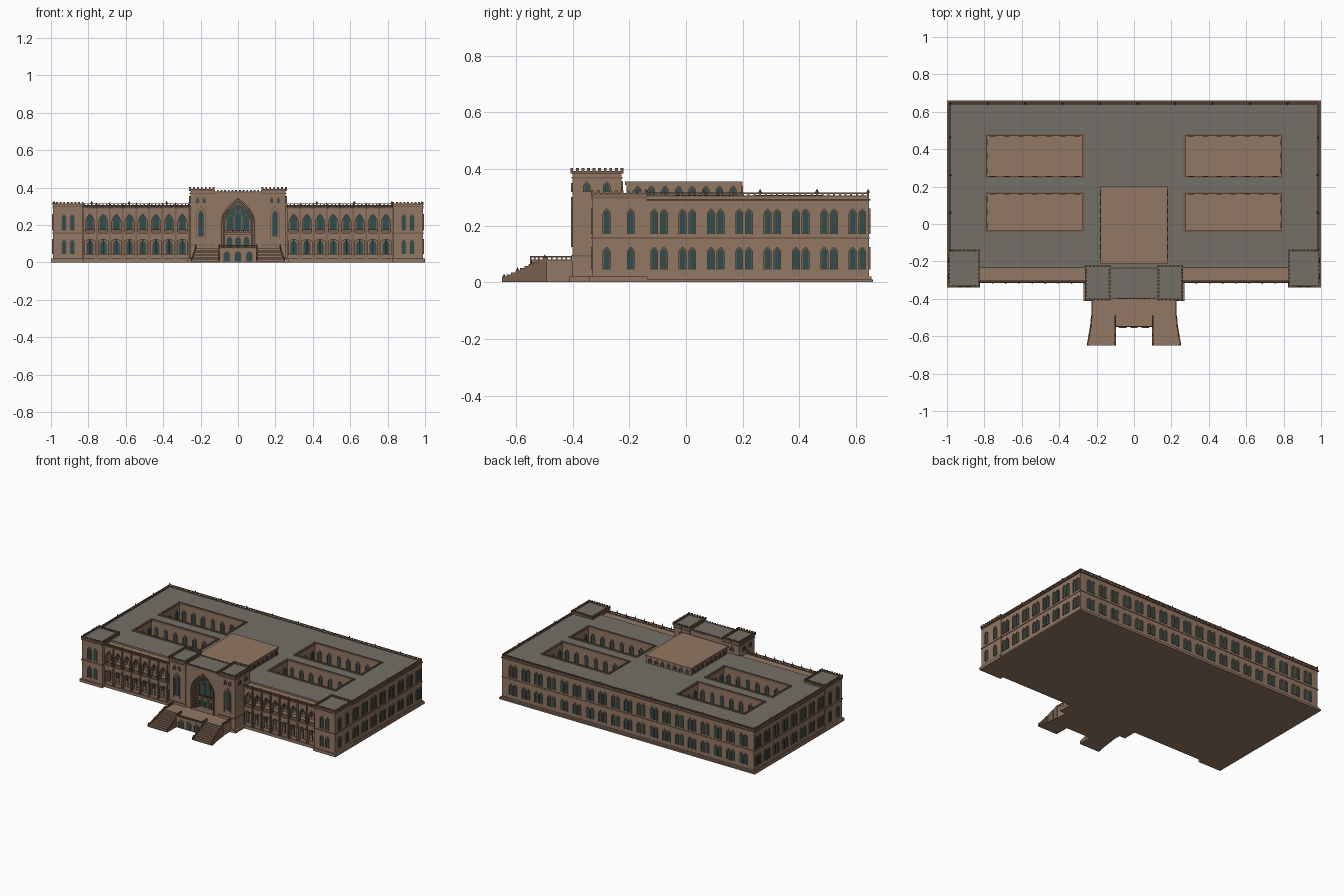
import bpy, bmesh
from math import radians
from mathutils import Matrix, Vector

if "Cube" in bpy.data.objects:
    bpy.data.objects.remove(bpy.data.objects["Cube"])


def material(name, rgb):
    m = bpy.data.materials.new(name)
    m.use_nodes = True
    m.diffuse_color = (*rgb, 1)
    m.node_tree.nodes["Principled BSDF"].inputs["Base Color"].default_value = (*rgb, 1)
    return m


STONE = material("warm_stone", (0.29, 0.185, 0.125))
TRIM = material("dark_stone_trim", (0.19, 0.115, 0.075))
ROOF = material("grey_roofing", (0.17, 0.16, 0.133))
GLASS = material("teal_glass", (0.03, 0.075, 0.075))
parts = {}
SIDES = (-1, 1)


def part(name, *mats):
    """Return the mesh under construction for a named part."""
    if name not in parts:
        parts[name] = (bmesh.new(), mats or (STONE,))
    return parts[name][0]


def box(bm, x0, x1, y0, y1, z0, z1):
    c = Vector((x0 + x1, y0 + y1, z0 + z1)) / 2
    size = (abs(x1 - x0), abs(y1 - y0), abs(z1 - z0), 1)
    bmesh.ops.create_cube(bm, size=1, matrix=Matrix.Translation(c) @ Matrix.Diagonal(size))


def spike(bm, x, y, z, r, h):
    bmesh.ops.create_cone(bm, cap_ends=True, segments=4, radius1=r, radius2=0, depth=h,
                          matrix=Matrix.Translation((x, y, z + h / 2)))


def place(x, y, turn=0):
    # turn 0 faces front, 90 the left side (+x), 180 the back
    return Matrix.Translation((x, y, 0)) @ Matrix.Rotation(radians(turn), 4, 'Z')


def prism(bm, pts, depth, at):
    """Extrude an upright outline outward from a wall."""
    back = [bm.verts.new(at @ Vector((x, 0, z))) for x, z in pts]
    front = [bm.verts.new(at @ Vector((x, -depth, z))) for x, z in pts]
    bm.faces.new(back[::-1])
    bm.faces.new(front)
    for i in range(len(pts)):
        j = (i + 1) % len(pts)
        bm.faces.new((back[i], back[j], front[j], front[i]))


def arch(w, z0, spring, top, n=5):
    right = [(w * (1 - (i / n) ** 1.9), spring + (top - spring) * i / n) for i in range(n)]
    return [(w, z0)] + right + [(0, top)] + [(-x, z) for x, z in right[::-1]] + [(-w, z0)]


def ring(bm, w, z0, spring, top, t, depth, at):
    outer, inner = arch(w + t, z0, spring, top + t * 1.3), arch(w, z0, spring, top)
    prism(bm, outer + inner[::-1], depth, at)


def arch_wall(bm, half, base, head, w, spring, top, depth, at):
    outline = arch(w, base, spring, top)
    prism(bm, [(half, base), (half, head), (-half, head), (-half, base)] + outline[::-1],
          depth, at)


def window(x, y, turn, w, z0, top, group="outer"):
    at = place(x, y, turn)
    spring = top - w * 1.5
    prism(part(group + "_window_glass", GLASS), arch(w, z0, spring, top), 0.002, at)
    ring(part(group + "_window_frames", TRIM), w, z0, spring, top, 0.004, 0.006, at)


def two_storeys(x, y, turn, pair=0.017, w=0.010, group="outer"):
    for off in ((-pair, pair) if pair else (0,)):
        p = place(x, y, turn) @ Vector((off, 0, 0))
        window(p.x, p.y, turn, w, 0.045, 0.12, group)
        window(p.x, p.y, turn, w, 0.17, 0.255, group)


def balustrade(name, p, q, z, h, step=0.02, t=0.007, pinnacle=0):
    """Rails, posts and optional pinnacles along an axis-aligned edge."""
    bm = part(name, TRIM)
    a, b = Vector(p), Vector(q)
    r = t / 2
    lo, hi = (min(a.x, b.x) - r, min(a.y, b.y) - r), (max(a.x, b.x) + r, max(a.y, b.y) + r)
    for z0, z1 in ((z, z + h * .35), (z + h * .75, z + h)):
        box(bm, lo[0], hi[0], lo[1], hi[1], z0, z1)
    n = max(1, round((b - a).length / step))
    for i in range(n + 1):
        c = a.lerp(b, i / n)
        box(bm, c.x - r, c.x + r, c.y - r, c.y + r, z, z + h)
        if pinnacle and i % pinnacle == 0:
            spike(bm, c.x, c.y, z + h, t, 0.014)


def battlement(name, x0, x1, y0, y1, z, h):
    corners = [(x0, y0), (x1, y0), (x1, y1), (x0, y1)]
    bm = part(name, TRIM)
    for i in range(4):
        a, b = Vector(corners[i]), Vector(corners[(i + 1) % 4])
        r = 0.004
        box(bm, min(a.x, b.x) - r, max(a.x, b.x) + r, min(a.y, b.y) - r, max(a.y, b.y) + r,
            z, z + h * .5)
        n = round((b - a).length / 0.02)
        for k in range(n + 1):
            c = a.lerp(b, k / n)
            box(bm, c.x - .005, c.x + .005, c.y - .005, c.y + .005, z, z + h)


# Main block: one floor plan with four courtyards left open, raised to the roof
xs, ys = (-.985, -.79, -.27, .27, .79, .985), (-.235, -.04, .165, .25, .475, .645)
body = part("main_block", STONE, ROOF)
grid = [[body.verts.new((x, y, 0.02)) for x in xs] for y in ys]
floor = [body.faces.new((grid[j][i], grid[j][i + 1], grid[j + 1][i + 1], grid[j + 1][i]))
         for j in range(5) for i in range(5) if not (i in (1, 3) and j in (1, 3))]
lifted = bmesh.ops.extrude_face_region(body, geom=floor)["geom"]
bmesh.ops.translate(body, vec=(0, 0, 0.28), verts=[g for g in lifted if isinstance(g, bmesh.types.BMVert)])
for g in lifted:
    if isinstance(g, bmesh.types.BMFace):
        g.material_index = 1

# Plinth and courtyard floors
plinth = part("plinth")
box(plinth, -.99, .99, -.315, .655, 0, .02)
box(plinth, -1, 1, -.31, .66, 0, .01)
box(plinth, -.27, .27, -.412, -.3, 0, .02)

# String courses, cornices and roof balustrades of the main block
course = part("string_courses", TRIM)
for z, out in ((.153, .003), (.288, .006)):
    for s in SIDES:
        box(course, s * .98, s * (.985 + out), -.14, .645, z, z + .006)
    box(course, -.985 - out, .985 + out, .64, .645 + out, z, z + .006)
balustrade("roof_balustrade", (-.983, .643), (.983, .643), .30, .016, pinnacle=10)
for s in SIDES:
    balustrade("roof_balustrade", (s * .983, -.14), (s * .983, .643), .30, .016, pinnacle=10)

# Outer paired windows
for s in SIDES:
    for i in range(8):
        two_storeys(s * .985, -.095 + i * .1, s * 90)
for i in range(19):
    two_storeys(-.9 + i * .1, .645, 180)

# Courtyard kerbs and windows
for s in SIDES:
    for y0, y1 in ((-.04, .165), (.25, .475)):
        kerb = part("courtyard_kerbs", TRIM)
        for y in (y0, y1):
            box(kerb, s * .262, s * .798, y - .005, y + .005, .295, .308)
        for x in (.27, .79):
            box(kerb, s * (x - .005), s * (x + .005), y0, y1, .295, .308)
        for i in range(7):
            x = s * (.305 + i * .075)
            two_storeys(x, y0, 180, 0, .011, "courtyard")
            two_storeys(x, y1, 0, 0, .011, "courtyard")
        for i in range(3):
            y = y0 + (y1 - y0) * (i + .5) / 3
            two_storeys(s * .27, y, s * 90, 0, .011, "courtyard")
            two_storeys(s * .79, y, -s * 90, 0, .011, "courtyard")

# Raised central hall with clerestory
box(part("central_hall"), -.175, .175, -.21, .195, .29, .345)
box(part("hall_roof"), -.18, .18, -.215, .2, .343, .355)
for i in range(8):
    for s in SIDES:
        window(s * .175, -.17 + i * .048, s * 90, .009, .308, .336, "hall")
    if i < 7:
        window(-.144 + i * .048, .195, 180, .009, .308, .336, "hall")

# Corner pavilions
for s in SIDES:
    box(part("corner_pavilions"), s * .83, s * .988, -.33, -.14, .01, .308)
    box(part("pavilion_plinths"), s * .823, s * 1, -.34, -.135, 0, .02)
    box(part("pavilion_roofs", ROOF), s * .832, s * .986, -.328, -.142, .306, .311)
    for z in (.153, .296):
        box(course, s * .826, s * .992, -.334, -.138, z, z + .006)
    x0, x1 = sorted((s * .83, s * .988))
    battlement("pavilion_battlements", x0, x1, -.33, -.142, .306, .018)
    two_storeys(s * .908, -.33, 0, .022)
    for y in (-.28, -.195):
        two_storeys(s * .988, y, s * 90, 0)

# Two-storey arcades of the front wings
for s in SIDES:
    for z0, z1, y1 in ((.148, .157, -.315), (.28, .288, -.312)):
        box(part("arcade_floors"), s * .26, s * .83, -.235, y1, z0, z1)
    for i in range(8):
        x = s * (.298 + i * .0705)
        at = place(x, -.29)
        wall, trim = part("arcade_walls"), part("arcade_trim", TRIM)
        arch_wall(wall, .0353, .02, .15, .026, .112, .122, .02, at)
        arch_wall(wall, .0353, .155, .284, .024, .21, .258, .02, at)
        ring(trim, .024, .16, .21, .258, .004, .025, at)
        ring(trim, .026, .04, .112, .122, .004, .025, at)
        box(wall, x - .028, x + .028, -.305, -.295, .02, .042)
        box(trim, x - .026, x + .026, -.306, -.298, .155, .176)
        box(trim, x - .002, x + .002, -.304, -.298, .04, .122)
        two_storeys(x, -.235, 0, 0, .017, "arcade")
        # Pier buttress and pinnacle
        px = x + .0353
        box(trim, px - .004, px + .004, -.318, -.308, .02, .3)
        spike(trim, px, -.313, .3, .007, .022)
    balustrade("arcade_parapet", (s * .265, -.306), (s * .828, -.306), .286, .02)

# Central gatehouse: twin towers around a deep pointed arch
for s in SIDES:
    box(part("gate_towers"), s * .13, s * .255, -.4, -.228, .01, .385)
    box(part("tower_roofs", ROOF), s * .132, s * .253, -.398, -.23, .38, .388)
    x0, x1 = sorted((s * .13, s * .257))
    battlement("tower_battlements", x0, x1, -.403, -.226, .383, .02)
    box(part("gate_bands", TRIM), s * .128, s * .259, -.404, -.224, .366, .372)
    box(part("gate_bands", TRIM), s * .13, s * .259, -.404, -.224, .09, .096)
    window(s * .198, -.4, 0, .013, .14, .275, "tower")
    ring(part("tower_panels", TRIM), .022, .125, .26, .295, .004, .005, place(s * .198, -.4))
    for dx in (-.018, .018):
        window(s * .198 + dx, -.4, 0, .006, .318, .345, "tower")
    for y in (-.35, -.28):
        window(s * .255, y, s * 90, .009, .318, .35, "tower")
    window(s * .198, -.228, 180, .009, .318, .35, "tower")
arch_wall(part("gate_arch"), .132, .07, .375, .092, .22, .345, .062, place(0, -.333))
box(part("gate_back_wall"), -.132, .132, -.34, -.235, .01, .375)
box(part("gate_roof", ROOF), -.131, .131, -.393, -.237, .374, .38)
battlement("gate_parapet", -.128, .128, -.395, -.238, .374, .012)
for i in range(3):
    ring(part("arch_mouldings", TRIM if i != 1 else STONE), .086 - i * .008, .075, .22 - i * .004,
         .338 - i * .01, .008, .06 - i * .018, place(0, -.34))

# Great window, balcony and doors inside the arch
front = place(0, -.34)
tracery = part("great_window_tracery", TRIM)
prism(part("great_window_glass", GLASS), arch(.066, .17, .225, .312), .003, front)
for x, top in ((-.042, .255), (0, .275), (.042, .255)):
    ring(tracery, .017, .17, top - .03, top, .004, .01, place(x, -.34))
for x in (-.022, .022):
    ring(tracery, .009, .27, .28, .295, .003, .01, place(x, -.34))
box(part("gate_balcony"), -.07, .07, -.362, -.34, .15, .158)
balustrade("balcony_rail", (-.066, -.358), (.066, -.358), .158, .016, .012, .004)
for x in (-.045, 0, .045):
    window(x, -.34, 0, .014, .078, .138, "gate_door")

# Entrance terrace
box(part("terrace"), -.225, .225, -.49, -.395, 0, .075)
box(part("terrace"), -.1, .1, -.55, -.49, 0, .075)
for x in (-.06, 0, .06):
    prism(part("terrace_doors", GLASS), arch(.015, .005, .045, .058), .002, place(x, -.55))
    ring(part("terrace_door_frames", TRIM), .015, .005, .045, .058, .004, .006, place(x, -.55))
balustrade("terrace_rail", (-.1, -.548), (.1, -.548), .075, .017, .016, .005)

# Flaring stair wings with stepped side rails
steps = 10
for s in SIDES:
    balustrade("terrace_rail", (s * .224, -.49), (s * .224, -.405), .075, .017, .016, .005)
    balustrade("terrace_rail", (s * .1, -.548), (s * .1, -.49), .075, .017, .016, .005)
    for i in range(steps):
        t = (i + 1) / steps
        y0, y1 = -.49 - .016 * i, -.49 - .016 * (i + 1)
        z, outer = .075 * (1 - i / steps), .226 + .022 * t ** 1.6
        box(part("stairs"), s * .1, s * outer, y0, y1, 0, z)
        for x in (.1, outer):
            box(part("stair_rails", TRIM), s * (x - .003), s * (x + .004), y0, y1, 0, z + .012)
            if i % 3 == 0:
                spike(part("stair_rails"), s * x, (y0 + y1) / 2, z + .012, .005, .012)

# Turn every part into an object
for name, (bm, mats) in parts.items():
    bmesh.ops.recalc_face_normals(bm, faces=bm.faces[:])
    mesh = bpy.data.meshes.new(name)
    bm.to_mesh(mesh)
    bm.free()
    for m in mats:
        mesh.materials.append(m)
    bpy.context.collection.objects.link(bpy.data.objects.new(name, mesh))
